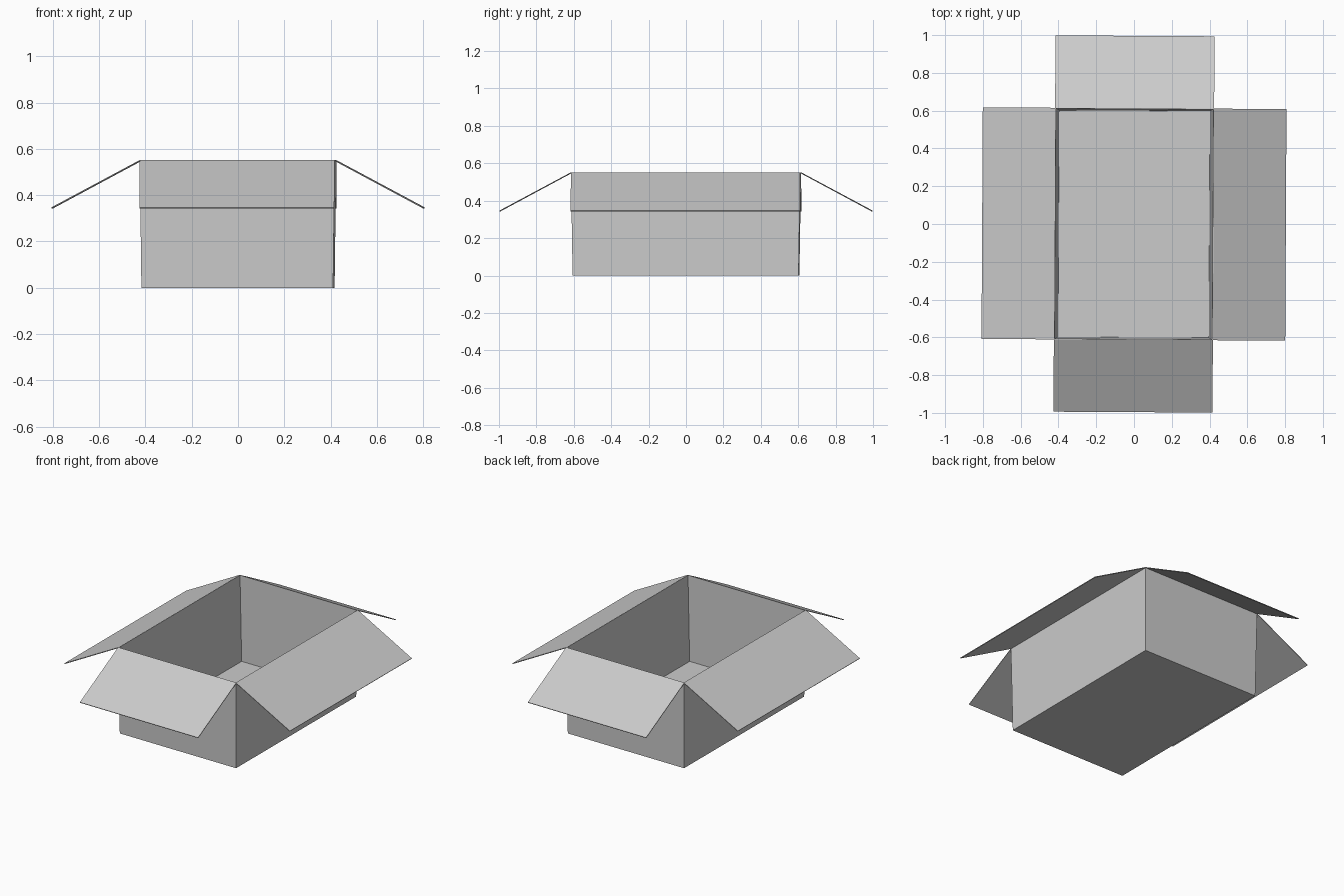
import bpy, bmesh, math
from mathutils import Matrix

cube = bpy.data.objects.get("Cube")
if cube:
    bpy.data.objects.remove(cube)

mat = bpy.data.materials.new("grey_cardboard")
mat.use_nodes = True
GREY = (0.6, 0.6, 0.6, 1)
mat.diffuse_color = GREY
mat.node_tree.nodes["Principled BSDF"].inputs["Base Color"].default_value = GREY

TWIST = Matrix.Rotation(-0.0055, 4, 'Z')   # the box stands slightly askew
RIM_X, RIM_Y, RIM_Z = 0.421, 0.613, 0.552
THICK = 0.004


def finish(name, bm):
    bmesh.ops.recalc_face_normals(bm, faces=bm.faces)
    bm.transform(TWIST)
    mesh = bpy.data.meshes.new(name)
    bm.to_mesh(mesh)
    bm.free()
    mesh.materials.append(mat)
    obj = bpy.data.objects.new(name, mesh)
    bpy.context.collection.objects.link(obj)


def ring(bm, hx, hy, z):
    return [bm.verts.new((sx * hx, sy * hy, z))
            for sx, sy in ((-1, -1), (1, -1), (1, 1), (-1, 1))]


# Open tray: outer base, rim, inner rim and inner floor, joined as loops
bm = bmesh.new()
loops = [ring(bm, 0.414, 0.604, 0),
         ring(bm, RIM_X, RIM_Y, RIM_Z),
         ring(bm, RIM_X - THICK, RIM_Y - THICK, RIM_Z),
         ring(bm, 0.399, 0.600, 0.008)]
for a, b in zip(loops, loops[1:]):
    for i in range(4):
        j = (i + 1) % 4
        bm.faces.new((a[i], a[j], b[j], b[i]))
bm.faces.new(loops[0])
bm.faces.new(loops[-1])
finish("box_body", bm)


# Four thin flaps folded outward and down from the rim
def flap(name, angle, edge, half_width, reach=0.383, drop=0.205):
    bm = bmesh.new()
    profile = [(edge - THICK, RIM_Z), (edge, RIM_Z),
               (edge + reach, RIM_Z - drop), (edge + reach - 0.002, RIM_Z - drop - THICK),
               (edge - 0.001, RIM_Z - THICK)]
    sides = [[bm.verts.new((x, s * half_width, z)) for x, z in profile] for s in (-1, 1)]
    bm.faces.new(sides[0])
    bm.faces.new(sides[1])
    for i in range(len(profile)):
        j = (i + 1) % len(profile)
        bm.faces.new((sides[0][i], sides[0][j], sides[1][j], sides[1][i]))
    bm.transform(Matrix.Rotation(angle, 4, 'Z'))
    finish(name, bm)


flap("left_flap", 0, RIM_X, RIM_Y)
flap("back_flap", math.pi / 2, RIM_Y, RIM_X)
flap("right_flap", math.pi, RIM_X, RIM_Y)
flap("front_flap", -math.pi / 2, RIM_Y, RIM_X)
